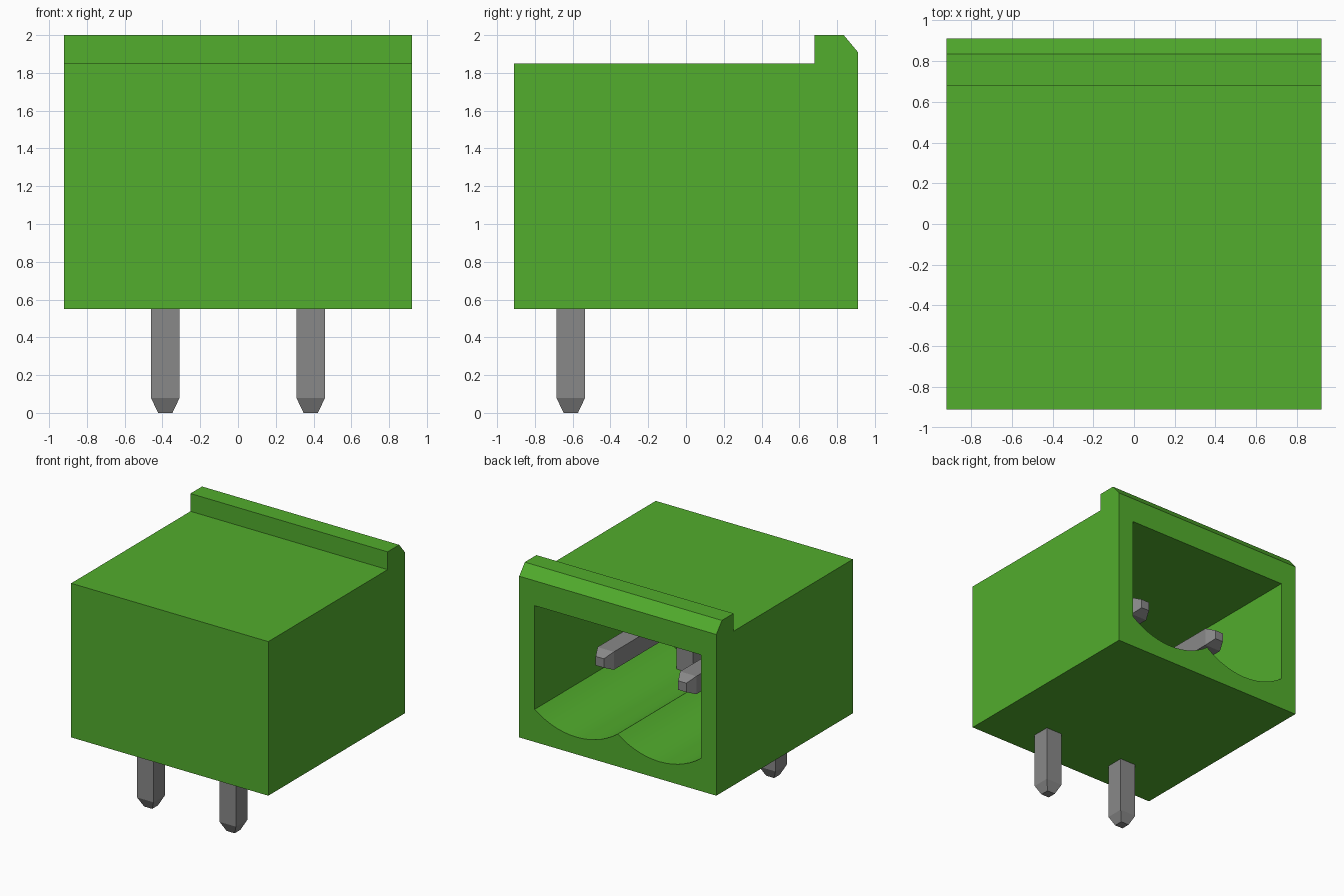
import bpy, bmesh, math

cube = bpy.data.objects.get("Cube")
if cube:
    bpy.data.objects.remove(cube, do_unlink=True)


def material(name, color):
    m = bpy.data.materials.new(name)
    m.use_nodes = True
    m.diffuse_color = color
    m.node_tree.nodes["Principled BSDF"].inputs["Base Color"].default_value = color
    return m


green = material("green plastic", (0.084, 0.418, 0.026, 1))
grey = material("grey metal", (0.25, 0.25, 0.25, 1))


def loft(name, rings, mat):
    """Skin a series of closed rings and cap both ends."""
    bm = bmesh.new()
    rows = [[bm.verts.new(p) for p in ring] for ring in rings]
    n = len(rows[0])
    for a, b in zip(rows, rows[1:]):
        for i in range(n):
            j = (i + 1) % n
            bm.faces.new((a[i], a[j], b[j], b[i]))
    bm.faces.new(rows[0])
    bm.faces.new(rows[-1])
    bmesh.ops.recalc_face_normals(bm, faces=bm.faces)
    me = bpy.data.meshes.new(name)
    bm.to_mesh(me)
    bm.free()
    me.materials.append(mat)
    ob = bpy.data.objects.new(name, me)
    bpy.context.collection.objects.link(ob)
    return ob


# Housing: side profile (y, z) with the raised, chamfered latch ridge
W = 0.92
profile = [(-0.91, 0.55), (0.91, 0.55), (0.91, 1.91), (0.835, 2.0),
           (0.68, 2.0), (0.68, 1.85), (-0.91, 1.85)]
housing = loft("housing", [[(x, y, z) for y, z in profile] for x in (-W, W)], green)

# Socket opening at the back: flat top, two scooped channels as its floor
HALF, TOP, RIM, SAG, STEPS = 0.775, 1.70, 0.825, 0.13, 14
chord = HALF / 2
radius = (chord ** 2 + SAG ** 2) / (2 * SAG)
sweep = math.asin(chord / radius)
outline = [(HALF, TOP), (-HALF, TOP), (-HALF, RIM)]
for cx in (-chord, chord):
    for i in range(1, STEPS + 1):
        t = sweep * (2 * i / STEPS - 1)
        outline.append((cx + radius * math.sin(t),
                        RIM - SAG + radius * (1 - math.cos(t))))
cutter = loft("socket_cutter", [[(x, y, z) for x, z in outline] for y in (-0.76, 1.1)], green)
cutter.hide_render = True

cut = housing.modifiers.new("socket", "BOOLEAN")
cut.operation = "DIFFERENCE"
cut.solver = "EXACT"
cut.object = cutter
bpy.context.view_layer.objects.active = housing
housing.select_set(True)
bpy.ops.object.modifier_apply(modifier=cut.name)
bpy.data.objects.remove(cutter, do_unlink=True)
bpy.ops.object.shade_smooth_by_angle(angle=math.radians(25))

# Bent square pins: solder leg below, contact pointing out of the socket
R, TIP = 0.076, 0.038
LEG_Y, PIN_Z = -0.61, 1.21
# each station: centre y, centre z, half width, offset direction in the yz plane
stations = [(LEG_Y, 0.0, TIP, (1, 0)), (LEG_Y, 0.08, R, (1, 0)),
            (LEG_Y, PIN_Z, R, (1, -1)),
            (0.52, PIN_Z, R, (0, -1)), (0.60, PIN_Z, TIP, (0, -1))]
for side, px in (("right", -0.385), ("left", 0.385)):
    rings = [[(px + sx * h, y + s * h * dy, z + s * h * dz)
              for sx, s in ((-1, -1), (1, -1), (1, 1), (-1, 1))]
             for y, z, h, (dy, dz) in stations]
    loft(side + "_pin", rings, grey)
